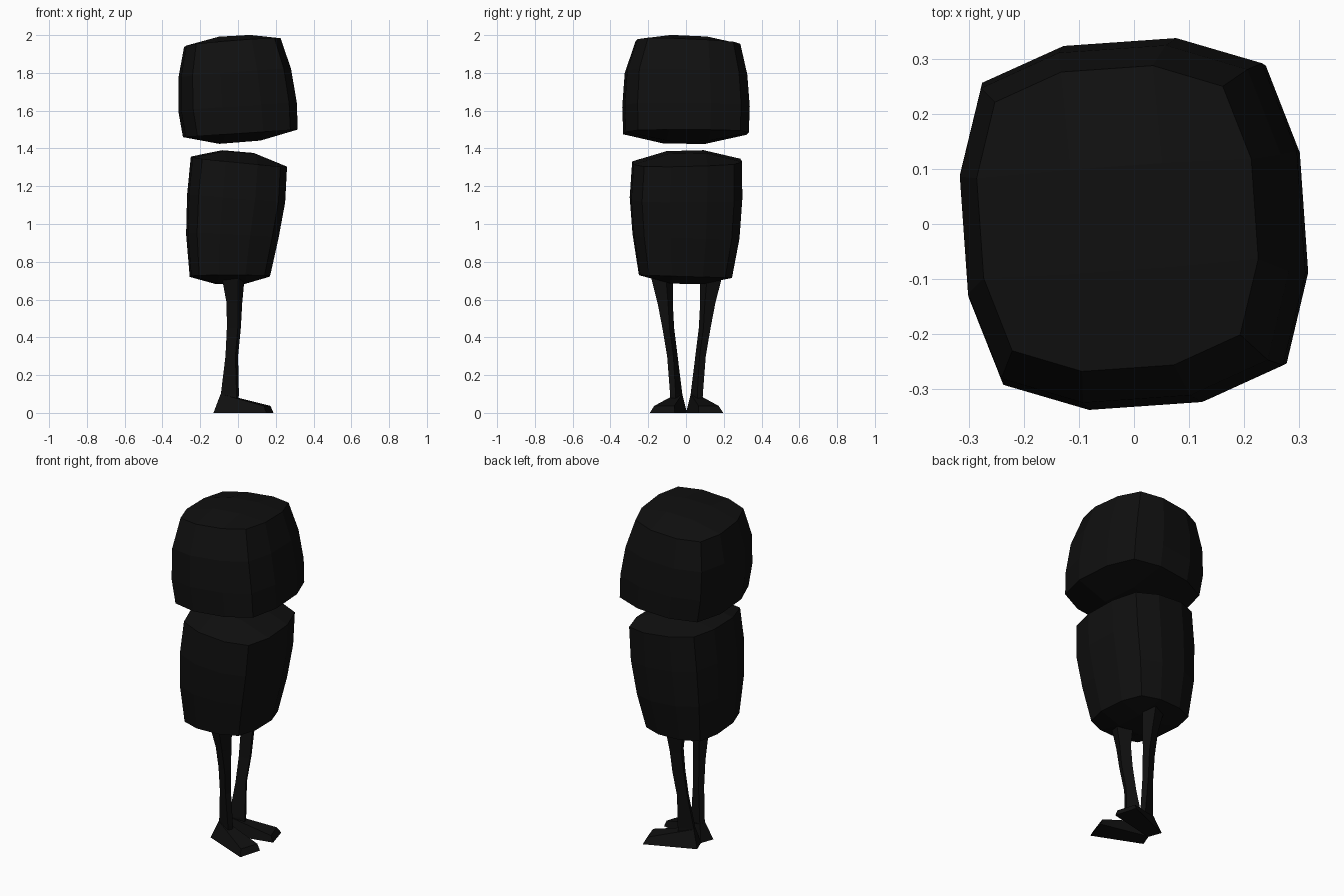
import bpy, bmesh
from math import sin, cos, radians

if "Cube" in bpy.data.objects:
    bpy.data.objects.remove(bpy.data.objects["Cube"])

black = bpy.data.materials.new("matte_black")
black.diffuse_color = (0.005, 0.005, 0.005, 1)
black.use_nodes = True
black.node_tree.nodes["Principled BSDF"].inputs["Base Color"].default_value = black.diffuse_color


def finish(name, bm):
    bmesh.ops.recalc_face_normals(bm, faces=bm.faces)
    me = bpy.data.meshes.new(name)
    bm.to_mesh(me)
    bm.free()
    me.materials.append(black)
    ob = bpy.data.objects.new(name, me)
    bpy.context.collection.objects.link(ob)
    return ob


def bridge(bm, low, high):
    n = len(low)
    for i in range(n):
        j = (i + 1) % n
        bm.faces.new((low[i], low[j], high[j], high[i]))


def bulged_box(name, rings, caps, degrees):
    """Soft box, three faces per edge. Rings and caps, bottom to top:
    centre x, centre y, z, half x, half y, slope along x, slope along y."""
    bm = bmesh.new()
    ca, sa = cos(radians(degrees)), sin(radians(degrees))
    M, C = 0.334, 0.83          # mid-edge and corner fractions of the half width
    side = [(-C, -C), (-M, -1), (M, -1)]
    outline = []
    for _ in range(4):
        outline += side
        side = [(-v, u) for u, v in side]

    def place(pts, p):
        cx, cy, z, rx, ry, sx, sy = p
        out = []
        for u, v in pts:
            x, y = u * rx * 0.98, v * ry * 0.98
            x, y = x * ca - y * sa, x * sa + y * ca
            out.append(bm.verts.new((cx + x, cy + y, z + sx * x + sy * y)))
        return out

    loops = [place(outline, r) for r in rings]
    for a, b in zip(loops, loops[1:]):
        bridge(bm, a, b)
    # domed ends: four inner points, corner quads and edge quads
    for ring, cap in ((loops[0], caps[0]), (loops[-1], caps[1])):
        inner = place([(-M, -M), (M, -M), (M, M), (-M, M)], cap)
        bm.faces.new(inner)
        for k in range(4):
            i = 3 * k
            bm.faces.new((ring[i - 1], ring[i], ring[i + 1], inner[k]))
            bm.faces.new((ring[i + 1], ring[i + 2], inner[(k + 1) % 4], inner[k]))
    return finish(name, bm)


# Head: tilted slightly, wider at the bottom
bulged_box("head",
           [(0.0125, 0.0, 1.48, 0.303, 0.333, 0.066, 0.0),
            (-0.0025, 0.0, 1.62, 0.313, 0.338, 0.066, -0.01),
            (-0.0175, 0.0, 1.795, 0.298, 0.325, 0.075, -0.03),
            (-0.03, 0.01, 1.96, 0.255, 0.278, 0.08, -0.04)],
           [(0.01, 0.0, 1.433, 0.31, 0.335, 0.08, 0.0),
            (-0.025, 0.01, 1.992, 0.255, 0.29, 0.06, -0.04)], 4)

# Body: tapers towards the bottom
bulged_box("body",
           [(-0.043, -0.003, 0.722, 0.213, 0.248, 0.0, -0.03),
            (-0.03, 0.0, 0.935, 0.245, 0.285, -0.05, -0.03),
            (-0.01, 0.0, 1.135, 0.26, 0.3, -0.08, 0.0),
            (0.005, 0.006, 1.33, 0.255, 0.293, -0.1, 0.02)],
           [(-0.038, 0.0, 0.683, 0.225, 0.25, 0.0, -0.02),
            (0.005, 0.0, 1.381, 0.255, 0.3, -0.088, 0.02)], 3)

# Legs and splayed feet, mirrored left to right
TURN = radians(23)
LEG = [(-0.043, -0.052, 0.06, 0.085, 0.03),     # centre x, y, z, length, width
       (-0.043, -0.052, 0.10, 0.09, 0.032),
       (-0.033, -0.072, 0.30, 0.057, 0.036),
       (-0.022, -0.094, 0.45, 0.063, 0.041),
       (-0.019, -0.11, 0.58, 0.064, 0.06),
       (-0.025, -0.127, 0.715, 0.094, 0.085)]
SOLE = [(-0.13, -0.075, 0), (0.15, -0.192, 0), (0.188, -0.06, 0), (-0.1, 0.005, 0)]
INSTEP = [(-0.092, -0.052, 0.1), (0.137, -0.168, 0.037),
          (0.172, -0.062, 0.037), (-0.08, -0.02, 0.1)]

for label, s in (("front", 1), ("back", -1)):
    def put(bm, p):
        y = p[1] if s > 0 else 0.005 - p[1]
        return bm.verts.new((p[0], y, p[2]))

    bm = bmesh.new()
    loops = []
    for cx, cy, z, a, b in LEG:
        loop = []
        for u, v in ((-1, -1), (1, -1), (1, 1), (-1, 1)):
            x, y = u * a / 2, v * b / 2
            loop.append(put(bm, (cx + x * cos(TURN) + y * sin(TURN),
                                 cy - x * sin(TURN) + y * cos(TURN), z)))
        loops.append(loop)
    for lo, hi in zip(loops, loops[1:]):
        bridge(bm, lo, hi)
    bm.faces.new(loops[0])
    bm.faces.new(loops[-1])
    finish(label + "_leg", bm)

    bm = bmesh.new()
    lo = [put(bm, p) for p in SOLE]
    hi = [put(bm, p) for p in INSTEP]
    bridge(bm, lo, hi)
    bm.faces.new(lo)
    bm.faces.new(hi)
    finish(label + "_foot", bm)
